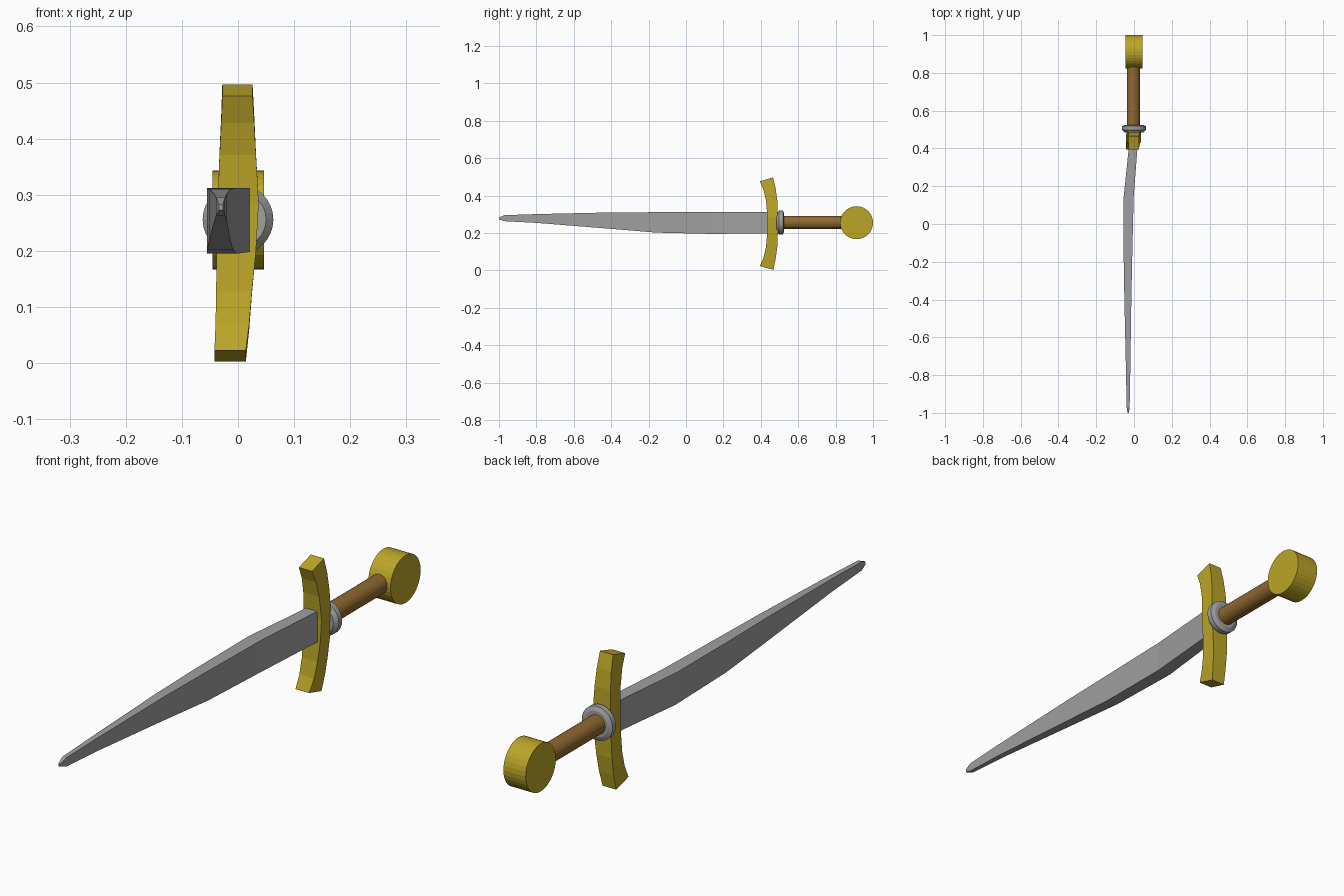
import bpy, bmesh, math
from mathutils import Vector, Matrix

if "Cube" in bpy.data.objects:
    bpy.data.objects.remove(bpy.data.objects["Cube"])


def material(name, rgb):
    m = bpy.data.materials.new(name)
    m.diffuse_color = (*rgb, 1)
    m.use_nodes = True
    m.node_tree.nodes["Principled BSDF"].inputs["Base Color"].default_value = m.diffuse_color
    return m


gold = material("gold", (0.50, 0.38, 0.02))
leather = material("leather", (0.28, 0.14, 0.03))
steel = material("steel", (0.35, 0.35, 0.35))


def loft(name, rings, mat):
    """Join equal-length rings of points and cap both ends."""
    bm = bmesh.new()
    rows = [[bm.verts.new(p) for p in r] for r in rings]
    n = len(rows[0])
    for a, b in zip(rows, rows[1:]):
        for i in range(n):
            j = (i + 1) % n
            bm.faces.new((a[i], a[j], b[j], b[i]))
    bm.faces.new(rows[0])
    bm.faces.new(rows[-1])
    bmesh.ops.recalc_face_normals(bm, faces=bm.faces)
    me = bpy.data.meshes.new(name)
    bm.to_mesh(me)
    bm.free()
    ob = bpy.data.objects.new(name, me)
    me.materials.append(mat)
    bpy.context.collection.objects.link(ob)
    return ob


def ring_y(y, r, n, x=0.0, z=0.256):
    return [(x + r * math.cos(2 * math.pi * i / n), y,
             z + r * math.sin(2 * math.pi * i / n)) for i in range(n)]


def ring_x(x, r, n, y, z):
    return [(x, y + r * math.cos(2 * math.pi * i / n),
             z + r * math.sin(2 * math.pi * i / n)) for i in range(n)]


# Blade: slightly bowed, tapering rectangle (y, x0, x1, z0, z1)
blade = [
    (0.46, -0.027, 0.022, 0.199, 0.312),
    (0.40, -0.028, 0.018, 0.198, 0.312),
    (0.14, -0.055, -0.002, 0.195, 0.312),
    (-0.16, -0.055, -0.009, 0.202, 0.311),
    (-0.40, -0.051, -0.014, 0.222, 0.310),
    (-0.80, -0.042, -0.020, 0.254, 0.301),
    (-0.97, -0.039, -0.023, 0.263, 0.295),
    (-1.00, -0.034, -0.027, 0.273, 0.283),
]
loft("blade", [[(a, y, c), (b, y, c), (b, y, d), (a, y, d)]
               for y, a, b, c, d in blade], steel)

# Guard: curved bar swept up z (front y, front z, back y, back z, x0, x1)
guard = [
    (0.395, 0.023, 0.467, 0.003, -0.042, 0.014),
    (0.415, 0.070, 0.479, 0.060, -0.040, 0.020),
    (0.428, 0.128, 0.488, 0.125, -0.039, 0.025),
    (0.434, 0.200, 0.491, 0.200, -0.038, 0.032),
    (0.435, 0.285, 0.491, 0.285, -0.036, 0.037),
    (0.428, 0.371, 0.488, 0.375, -0.033, 0.032),
    (0.415, 0.428, 0.479, 0.440, -0.030, 0.029),
    (0.395, 0.476, 0.465, 0.497, -0.028, 0.026),
]
loft("guard", [[(a, fy, fz), (b, fy, fz), (b, by, bz), (a, by, bz)]
               for fy, fz, by, bz, a, b in guard], gold)

# Collar: chamfered disc behind the guard
loft("collar", [ring_y(y, r, 32) for y, r in
                ((0.485, 0.050), (0.498, 0.063), (0.518, 0.063), (0.525, 0.048))],
     steel)

# Grip
loft("grip", [ring_y(y, 0.035, 24, x=-0.003) for y in (0.48, 0.85)], leather)

# Pommel: disc lying across the grip
loft("pommel", [ring_x(x, 0.088, 32, 0.912, 0.255) for x in (-0.045, 0.046)], gold)
